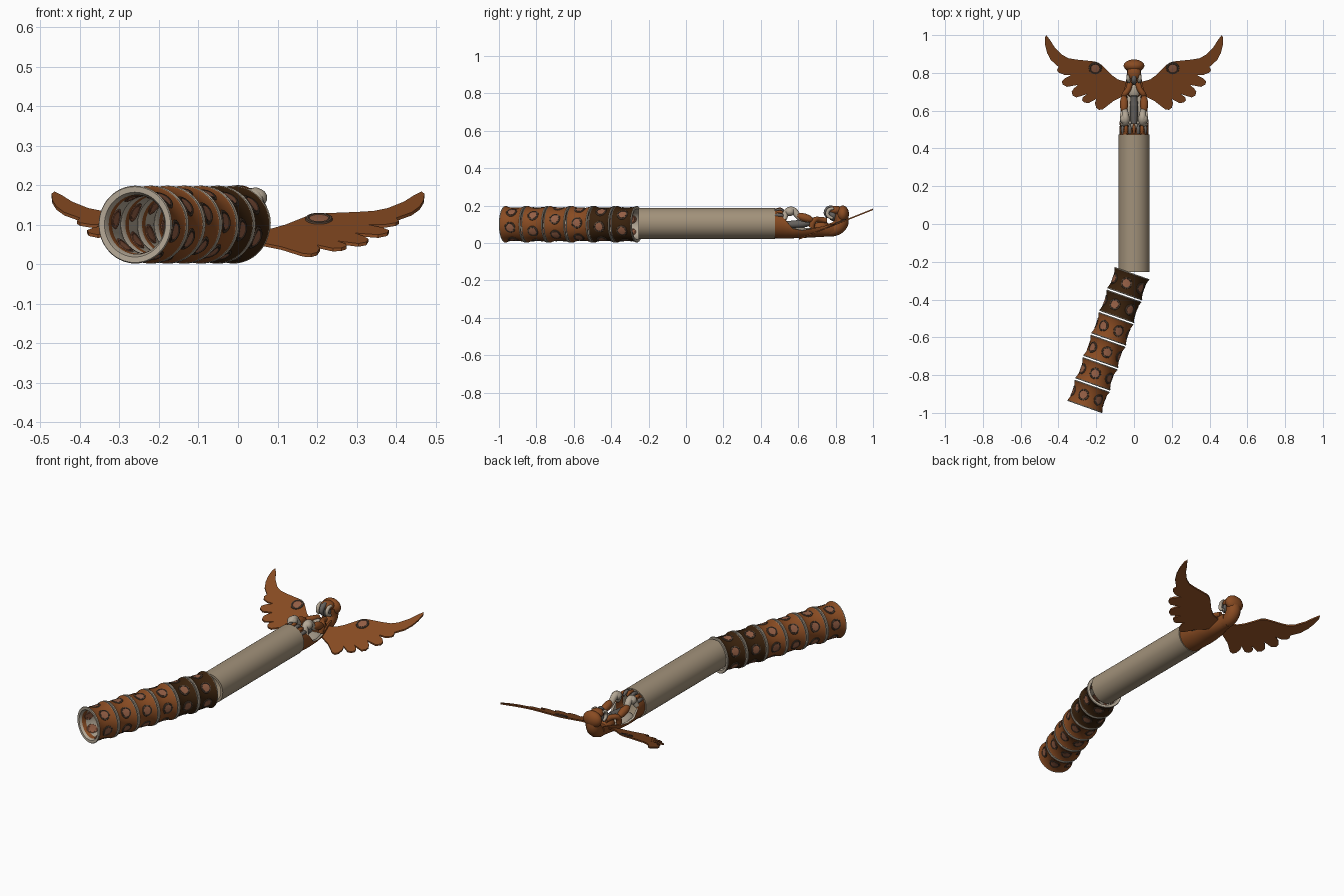
import bpy, bmesh, math
from mathutils import Vector, Matrix

if "Cube" in bpy.data.objects:
    bpy.data.objects.remove(bpy.data.objects["Cube"])

def mat(name, c):
    m = bpy.data.materials.new(name)
    m.diffuse_color = (*c, 1)
    m.use_nodes = True
    m.node_tree.nodes["Principled BSDF"].inputs["Base Color"].default_value = m.diffuse_color
    return m

BROWN = mat("chestnut", (0.25, 0.071, 0.016))
DARK = mat("dark_brown", (0.042, 0.016, 0.004))
BONE = mat("bone", (0.36, 0.285, 0.195))
PALE = mat("pale_grey", (0.45, 0.385, 0.30))
COPPER = mat("copper", (0.30, 0.115, 0.06))
GREY = mat("dark_grey", (0.13, 0.12, 0.11))
SOOT = mat("dot_rim", (0.09, 0.055, 0.035))

def make(name, verts, faces, mats, idx=None, M=None, angle=40):
    me = bpy.data.meshes.new(name)
    me.from_pydata([tuple(v) for v in verts], [], faces)
    for m in mats:
        me.materials.append(m)
    if idx:
        me.polygons.foreach_set("material_index", idx)
    bm = bmesh.new()
    bm.from_mesh(me)
    bmesh.ops.recalc_face_normals(bm, faces=bm.faces)
    bm.to_mesh(me)
    bm.free()
    o = bpy.data.objects.new(name, me)
    if M:
        o.matrix_world = M
    bpy.context.collection.objects.link(o)
    bpy.ops.object.select_all(action='DESELECT')
    o.select_set(True)
    bpy.context.view_layer.objects.active = o
    bpy.ops.object.shade_smooth_by_angle(angle=math.radians(angle))
    return o

def lathe(name, prof, mats, pidx, M, n=48):
    # closed profile of (radius, z), spun about z
    k = len(prof)
    v = [(r * math.cos(2*math.pi*i/n), r * math.sin(2*math.pi*i/n), z)
         for i in range(n) for r, z in prof]
    f, idx = [], []
    for i in range(n):
        j = (i + 1) % n
        for a in range(k):
            b = (a + 1) % k
            f.append((i*k+a, i*k+b, j*k+b, j*k+a))
            idx.append(pidx[a])
    return make(name, v, f, mats, idx, M)

def ball(name, c, r, m, rot=0):
    bm = bmesh.new()
    bmesh.ops.create_uvsphere(bm, u_segments=24, v_segments=14, radius=1)
    bmesh.ops.transform(bm, verts=bm.verts, matrix=Matrix.Translation(c)
                        @ Matrix.Rotation(rot, 4, 'X') @ Matrix.Diagonal((*r, 1)))
    v = [x.co.copy() for x in bm.verts]
    f = [[x.index for x in p.verts] for p in bm.faces]
    bm.free()
    return make(name, v, f, [m])

def limb(name, pts, r, m, radii=None):
    cu = bpy.data.curves.new(name, 'CURVE')
    cu.dimensions = '3D'
    cu.bevel_depth, cu.bevel_resolution = r, 4
    cu.use_fill_caps = True
    sp = cu.splines.new('BEZIER')
    sp.bezier_points.add(len(pts) - 1)
    for i, (b, p) in enumerate(zip(sp.bezier_points, pts)):
        b.co = p
        b.handle_left_type = b.handle_right_type = 'AUTO'
        b.radius = radii[i] if radii else 1
    cu.materials.append(m)
    o = bpy.data.objects.new(name, cu)
    bpy.context.collection.objects.link(o)

# Long straight tube
along_y = Matrix.Translation((0, -0.255, 0.105)) @ Matrix.Rotation(-math.pi/2, 4, 'X')
lathe("main_tube", [(0.083, 0), (0.083, 0.73), (0.07, 0.73), (0.07, 0)], [BONE], [0]*4, along_y, 64)

# Six flared grip rings with pale lips and round studs
L, PITCH = 0.115, 0.1265
def flare(s):
    t = abs(2*s/L - 1)
    return 0.087 + 0.0115 * t**2.2

prof = [(flare(L*i/10), L*i/10) for i in range(11)]
prof[0], prof[10] = (0.097, 0.004), (0.097, L - 0.004)
prof += [(0.0985, L - 0.002), (0.096, L + 0.002), (0.082, L + 0.001), (0.075, L*0.9), (0.074, L*0.7),
         (0.074, L*0.3), (0.075, L*0.1), (0.082, -0.001), (0.096, -0.002), (0.0985, 0.002)]
pidx = [0]*10 + [1]*4 + [0] + [1]*6
pidx[14] = 0
d = Vector((-0.334, -0.943, 0)).normalized()
base = Vector((-0.011, -0.262, 0.1))

def studs(name, phase, M, inner=None):
    # domed discs wrapped onto the ring wall
    v, f, idx = [], [], []
    n = 20
    rings = [(0, .0035), (.021, .0025), (.0215, .001), (.0235, .001), (.024, .003), (.029, .0025), (.031, -.001)]
    for k in range(6):
        a0 = phase + k*math.pi/3
        o = len(v)
        for rr, h in rings:
            for i in range(n):
                t = 2*math.pi*i/n
                s = L/2 + rr*math.sin(t)
                R = 0.0735 - h*0.6 if inner else flare(s) + h
                a = a0 + rr*math.cos(t)/0.087
                v.append((R*math.cos(a), R*math.sin(a), s))
        for q in range(len(rings) - 1):
            for i in range(n):
                j = (i+1) % n
                if q == 0:
                    f.append((o, o+n+i, o+n+j))
                else:
                    f.append((o+q*n+i, o+(q+1)*n+i, o+(q+1)*n+j, o+q*n+j))
                idx.append(0 if q == 0 else 1 if q < 4 else 2)
    make(name, v, f, [inner or COPPER, inner or SOOT, inner or SOOT], idx, M, 30)

turn = Vector((0, 0, 1)).rotation_difference(d).to_matrix().to_4x4()
for i in range(6):
    M = Matrix.Translation(base + d*(i*PITCH)) @ turn
    lathe(f"grip_ring_{i+1}", prof, [DARK if i < 2 else BROWN, PALE], pidx, M, 56)
    ph = 0.3 + i*0.25
    studs(f"grip_studs_{i+1}", ph, M)
    studs(f"grip_inner_studs_{i+1}", ph, M, COPPER)

# Feathered wings: flat, rising towards the tips
OUT = [(.03, .75), (.085, .765), (.12, .79), (.15, .82), (.175, .845), (.205, .86), (.25, .865),
       (.30, .87), (.345, .877), (.38, .895), (.42, .935), (.445, .975), (.465, 1.0), (.472, .985),
       (.47, .945), (.46, .905), (.44, .868), (.40, .832), (.408, .815), (.40, .802), (.37, .79),
       (.33, .79), (.365, .772), (.382, .755), (.378, .738), (.355, .726), (.295, .737), (.318, .718),
       (.33, .70), (.325, .68), (.305, .67), (.25, .687), (.272, .67), (.275, .655), (.262, .643),
       (.24, .64), (.2, .662), (.207, .64), (.2, .615), (.185, .604), (.165, .607), (.11, .65), (.03, .69)]
def wz(y):
    return 0.18 - (1 - y)*0.40

for side, s in (("right", 1), ("left", -1)):
    n = len(OUT)
    v = [(s*x, y, wz(y) + h) for h in (-.004, .004) for x, y in OUT]
    f = [tuple(range(n)), tuple(range(n, 2*n))]
    f += [(i, (i+1) % n, n+(i+1) % n, n+i) for i in range(n)]
    make(side + "_wing", v, f, [BROWN], None, None, 30)
    T = Matrix.Translation((s*.205, .825, wz(.825) + .003)) @ Matrix.Rotation(math.atan(.4), 4, 'X')
    lathe(side + "_wing_medallion_rim", [(.024, 0), (.024, .004), (.027, .006), (.033, .005), (.035, 0)],
          [SOOT], [0]*5, T, 28)
    lathe(side + "_wing_medallion", [(.0001, 0), (.0001, .005), (.025, .004), (.025, 0)],
          [COPPER], [0]*4, T, 28)

# Body shell: open scoop; y, half width, centre z, depth, half angle from the bottom
SEC = [(.474, .076, .105, .080, 150), (.505, .077, .103, .079, 135), (.535, .077, .10, .077, 105),
       (.57, .076, .09, .065, 78), (.62, .073, .085, .058, 72), (.67, .066, .085, .056, 80),
       (.71, .053, .085, .053, 90), (.75, .043, .085, .051, 100), (.79, .038, .085, .050, 110)]
K = 20
v, f, idx = [], [], []
for y, w, cz, dp, ha in SEC:
    for h in (0, .011):
        for k in range(K + 1):
            a = math.radians(ha)*(2*k/K - 1)
            v.append(((w - h)*math.sin(a), y, cz - (dp - h)*math.cos(a)))
W = 2*(K + 1)
for i in range(len(SEC) - 1):
    for k in range(K):
        a, b = i*W + k, i*W + K + 1 + k
        f += [(a, a+1, a+W+1, a+W), (b, b+1, b+W+1, b+W)]
        idx += [0, 1 if i > 1 else 0]
    for k in (0, K):
        a = i*W + k
        f.append((a, a+K+1, a+K+1+W, a+W))
        idx.append(1 if 1 < i < 5 else 0)
for a in (0, (len(SEC) - 1)*W):
    for k in range(K):
        f.append((a+k, a+k+1, a+K+2+k, a+K+1+k))
        idx.append(0)
make("body_shell", v, f, [BROWN, PALE], idx, None, 50)

# Belly lining, breast and spine
ball("belly", (0, .61, .06), (.058, .11, .022), PALE)
ball("breast", (0, .715, .085), (.042, .05, .035), BROWN, .2)
ball("breast_bib", (0, .70, .108), (.028, .04, .018), PALE, .2)
limb("spine", [(0, .53, .10), (0, .57, .10), (0, .63, .105), (0, .68, .115)], .02, GREY, [.8, 1, 1.1, .8])

# Claws, thighs and shoulders, mirrored
for side, s in (("right", 1), ("left", -1)):
    limb(side + "_leg", [(s*.055, .655, .12), (s*.05, .61, .135), (s*.045, .565, .175), (s*.045, .54, .165),
         (s*.06, .525, .125)], .016, PALE, [.8, 1, 1.2, 1.2, .8])
    ball(side + "_knee", (s*.047, .555, .168), (.027, .027, .024), PALE)
    ball(side + "_thigh", (s*.053, .635, .135), (.022, .05, .022), BROWN, -.3)
    limb(side + "_shoulder", [(s*.05, .67, .08), (s*.05, .685, .12), (s*.03, .715, .125), (s*.02, .75, .12)],
         .015, BROWN)

# Row of talons across the tube end
for k in range(-3, 4):
    a = k*0.3
    limb(f"talon_{k+4}", [(.072*math.sin(a), .53, .095 + .072*math.cos(a)),
         (.077*math.sin(a), .505, .10 + .079*math.cos(a)),
         (.073*math.sin(a), .478, .10 + .075*math.cos(a))], .010, GREY if k % 2 else BROWN, [.5, 1, .9])

# Curled neck, head cap, face and beak
limb("neck", [(0, .70, .085), (0, .775, .07), (0, .825, .10), (0, .828, .155)], .036, BROWN, [.8, 1, 1.1, 1.1])
ball("head_cap", (0, .838, .155), (.055, .033, .045), BROWN)
ball("crown", (0, .80, .175), (.036, .04, .024), BROWN)
ball("face", (0, .785, .15), (.03, .024, .032), GREY)
limb("beak", [(0, .785, .188), (0, .762, .183), (0, .748, .16), (0, .758, .135)], .012, GREY, [1, 1.2, 1, .4])
for side, s in (("right", 1), ("left", -1)):
    limb(side + "_cheek", [(s*.033, .79, .186), (s*.03, .765, .178), (s*.028, .757, .15), (s*.03, .785, .13)],
         .010, PALE, [.7, 1, 1, .7])
